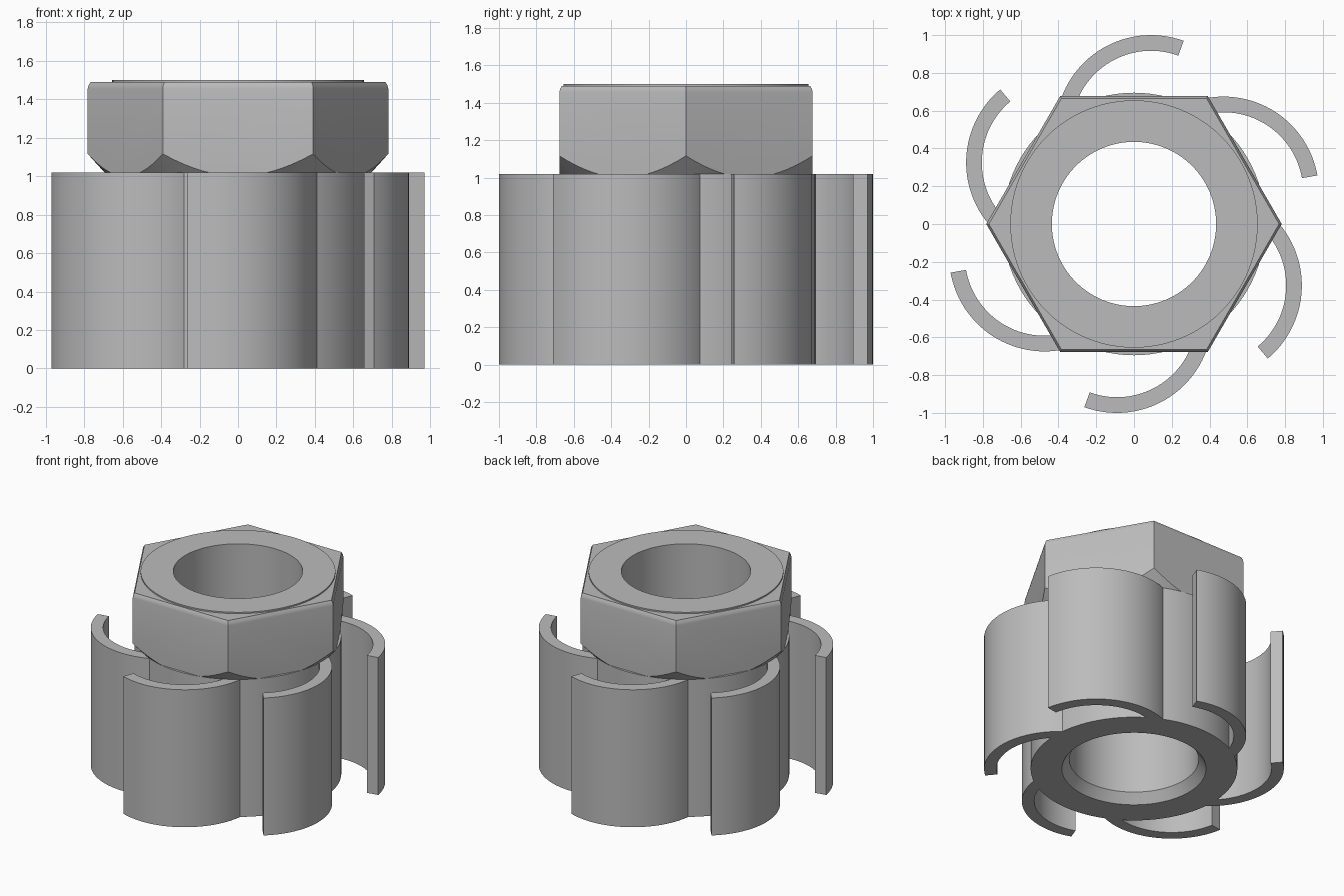
import bpy, bmesh
from math import sin, cos, pi, radians

cube = bpy.data.objects.get("Cube")
if cube:
    bpy.data.objects.remove(cube, do_unlink=True)

grey = bpy.data.materials.new("machined_grey")
grey.use_nodes = True
GREY = (0.5, 0.5, 0.5, 1)
grey.diffuse_color = GREY
grey.node_tree.nodes["Principled BSDF"].inputs["Base Color"].default_value = GREY


def finish(name, bm):
    """Turn a bmesh into a grey object."""
    bmesh.ops.recalc_face_normals(bm, faces=bm.faces)
    mesh = bpy.data.meshes.new(name)
    bm.to_mesh(mesh)
    bm.free()
    mesh.materials.append(grey)
    obj = bpy.data.objects.new(name, mesh)
    bpy.context.collection.objects.link(obj)
    return obj


def revolve(name, profile, sides, closed):
    """Spin (radius, height) points about z; closed makes a ring with a bore."""
    bm = bmesh.new()
    rings = [[bm.verts.new((r * cos(2 * pi * i / sides), r * sin(2 * pi * i / sides), z))
              for i in range(sides)] for r, z in profile]
    pairs = list(zip(rings, rings[1:]))
    if closed:
        pairs.append((rings[-1], rings[0]))
    else:
        bm.faces.new(rings[0])
        bm.faces.new(rings[-1])
    for a, b in pairs:
        for i in range(sides):
            j = (i + 1) % sides
            bm.faces.new((a[i], a[j], b[j], b[i]))
    return finish(name, bm)


def boolean(target, tool, operation):
    """Apply a boolean and discard the tool."""
    mod = target.modifiers.new("boolean", 'BOOLEAN')
    mod.operation = operation
    mod.solver = 'EXACT'
    mod.object = tool
    bpy.context.view_layer.objects.active = target
    bpy.ops.object.modifier_apply(modifier=mod.name)
    bpy.data.objects.remove(tool, do_unlink=True)


def smooth(obj):
    bpy.ops.object.select_all(action='DESELECT')
    obj.select_set(True)
    bpy.context.view_layer.objects.active = obj
    bpy.ops.object.shade_smooth_by_angle(angle=radians(20))


BORE, HUB_R, HUB_TOP, TOP = 0.435, 0.695, 1.02, 1.5

# Hub with a chamfered lower bore
hub = revolve("hub_with_arms", [(BORE, 0.07), (0.485, 0), (HUB_R, 0),
                                (HUB_R, HUB_TOP), (BORE, HUB_TOP)], 96, True)

# Six curved arms around the hub, as extruded arc bands
bm = bmesh.new()
STEPS, CX, CY, OUTER, INNER = 36, 0.09, 0.495, 0.505, 0.422
for k in range(6):
    turn = k * pi / 3
    rows = []
    for s in range(STEPS + 1):
        a = radians(70 + 115 * s / STEPS)
        row = []
        for r, z in ((OUTER, 0), (INNER, 0), (INNER, HUB_TOP), (OUTER, HUB_TOP)):
            x, y = CX + r * cos(a), CY + r * sin(a)
            row.append(bm.verts.new((x * cos(turn) - y * sin(turn),
                                     x * sin(turn) + y * cos(turn), z)))
        rows.append(row)
    for p, q in zip(rows, rows[1:]):
        for i in range(4):
            j = (i + 1) % 4
            bm.faces.new((p[i], p[j], q[j], q[i]))
    bm.faces.new(rows[0])
    bm.faces.new(rows[-1])
arms = finish("arms", bm)
boolean(hub, arms, 'UNION')
smooth(hub)

# Hexagonal nut: turned blank with a conical underside, trimmed to six flats
nut = revolve("hex_nut", [(BORE, HUB_TOP), (HUB_R, HUB_TOP), (0.79, 1.125), (0.79, 1.49),
                          (0.655, 1.49), (0.655, TOP), (BORE, TOP)], 96, True)
hexagon = revolve("hexagon_cutter", [(0.782, 0.9), (0.782, 1.455), (0.778, 1.472),
                                     (0.768, 1.488), (0.768, 1.6)], 6, False)
hexagon.hide_render = True
boolean(nut, hexagon, 'INTERSECT')
smooth(nut)
